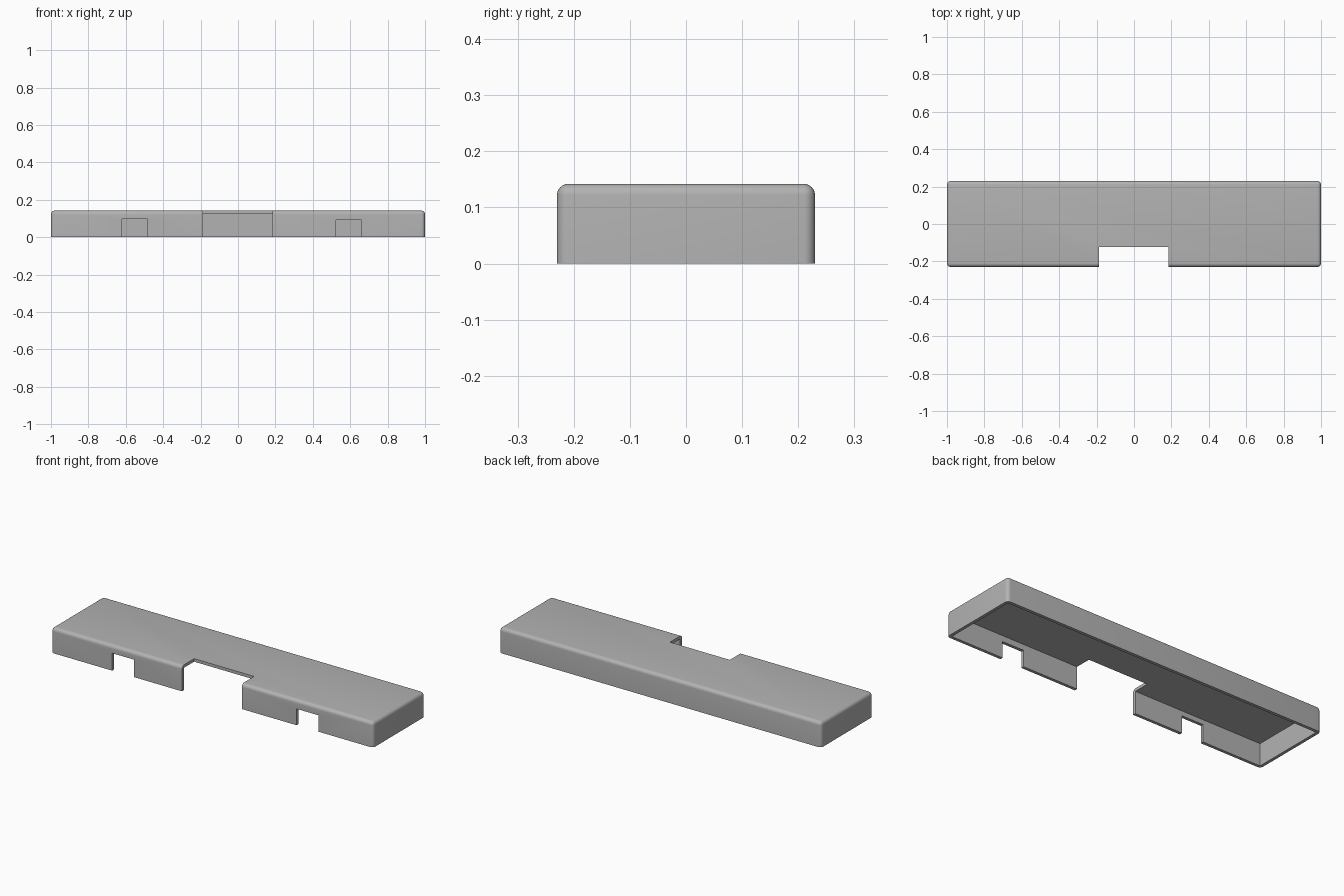
import bpy, bmesh, math
from mathutils import Vector

cube = bpy.data.objects.get("Cube")
if cube:
    bpy.data.objects.remove(cube, do_unlink=True)

HALF_X, HALF_Y, HEIGHT = 1.0, 0.23, 0.142
WALL, RADIUS = 0.017, 0.02

grey = bpy.data.materials.new("plain_grey")
grey.use_nodes = True
colour = (0.45, 0.45, 0.45, 1)
grey.diffuse_color = colour
grey.node_tree.nodes["Principled BSDF"].inputs["Base Color"].default_value = colour


def box(name, low, high, radius=0):
    """Box between two corners; rounds every edge except the bottom rim."""
    low, high = Vector(low), Vector(high)
    bm = bmesh.new()
    bmesh.ops.create_cube(bm, size=1)
    for v in bm.verts:
        v.co = (low + high) / 2 + v.co * (high - low)
    if radius:
        edges = [e for e in bm.edges if any(v.co.z > low.z + 0.001 for v in e.verts)]
        bmesh.ops.bevel(bm, geom=edges, offset=radius, segments=6,
                        profile=0.5, affect='EDGES', clamp_overlap=True)
    mesh = bpy.data.meshes.new(name)
    bm.to_mesh(mesh)
    bm.free()
    mesh.materials.append(grey)
    obj = bpy.data.objects.new(name, mesh)
    bpy.context.collection.objects.link(obj)
    return obj


# Rounded outer cover
cover = box("cover_shell", (-HALF_X, -HALF_Y, 0), (HALF_X, HALF_Y, HEIGHT), RADIUS)

# Hollow underside, central cut-out and the two cable notches in the front wall
cutters = [
    box("cavity_cutter", (WALL - HALF_X, WALL - HALF_Y, -0.1),
        (HALF_X - WALL, HALF_Y - WALL, HEIGHT - WALL)),
    box("centre_cutter", (-0.187, -0.4, -0.2), (0.185, -0.122, 0.3)),
    box("right_notch_cutter", (-0.62, -0.35, -0.15), (-0.485, -0.18, 0.098)),
    box("left_notch_cutter", (0.525, -0.35, -0.15), (0.66, -0.18, 0.092)),
]
bpy.context.view_layer.objects.active = cover
for cutter in cutters:
    cut = cover.modifiers.new(cutter.name, 'BOOLEAN')
    cut.operation = 'DIFFERENCE'
    cut.solver = 'EXACT'
    cut.object = cutter
    bpy.ops.object.modifier_apply(modifier=cut.name)
    bpy.data.objects.remove(cutter, do_unlink=True)

# Smooth rounded edges, crisp cuts
bpy.ops.object.select_all(action='DESELECT')
cover.select_set(True)
bpy.ops.object.shade_smooth_by_angle(angle=math.radians(30))
